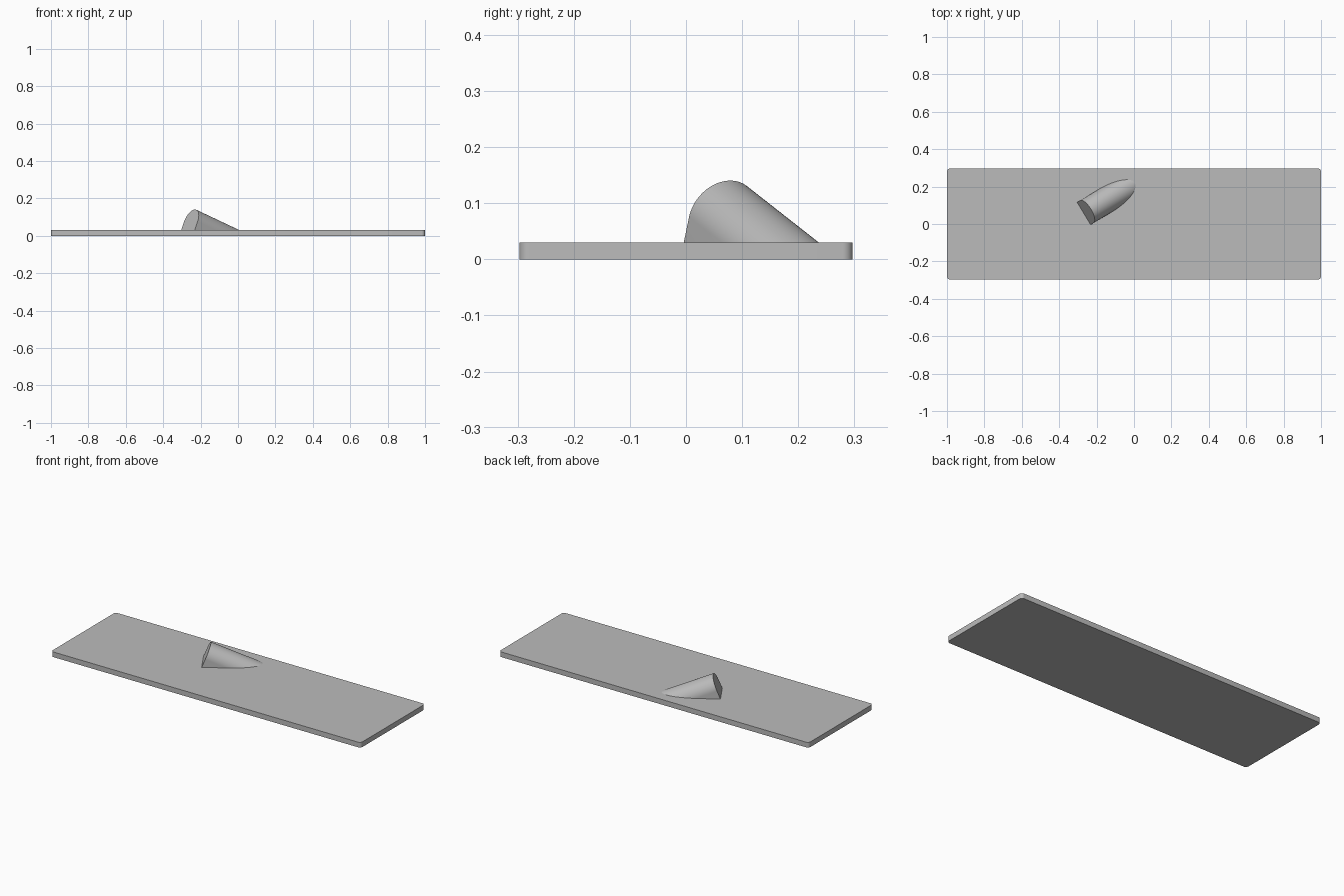
import bpy, bmesh
from math import sin, cos, pi, radians
from mathutils import Matrix, Vector

if "Cube" in bpy.data.objects:
    bpy.data.objects.remove(bpy.data.objects["Cube"])

grey = bpy.data.materials.new("plain grey")
grey.use_nodes = True
grey.diffuse_color = (0.5, 0.5, 0.5, 1)
grey.node_tree.nodes["Principled BSDF"].inputs["Base Color"].default_value = (0.5, 0.5, 0.5, 1)

# Tilted frame of the socket: u across, v up the mouth, axis running down into the plate
THICK = 0.03
tilt, turn = radians(22), radians(31)
axis = Vector((cos(tilt) * cos(turn), cos(tilt) * sin(turn), -sin(tilt)))
up = Vector((sin(tilt) * cos(turn), sin(tilt) * sin(turn), cos(tilt)))
side = up.cross(axis)
frame = Matrix((side, up, axis)).transposed().to_4x4()
frame.translation = (-0.268, 0.056, THICK)
CENTRE = 0.049


def make_object(name, bm):
    bmesh.ops.recalc_face_normals(bm, faces=bm.faces[:])
    mesh = bpy.data.meshes.new(name)
    bm.to_mesh(mesh)
    bm.free()
    mesh.materials.append(grey)
    obj = bpy.data.objects.new(name, mesh)
    bpy.context.collection.objects.link(obj)
    return obj


def arc(radius, start, end, steps=40):
    return [(radius * cos(start + (end - start) * i / steps),
             CENTRE + radius * sin(start + (end - start) * i / steps)) for i in range(steps + 1)]


def prism(profile, near, far):
    """Extrude a (u, v) profile along the socket axis."""
    bm = bmesh.new()
    face = bm.faces.new([bm.verts.new((u, v, near)) for u, v in profile])
    new = bmesh.ops.extrude_face_region(bm, geom=[face])["geom"]
    bmesh.ops.translate(bm, vec=(0, 0, far - near),
                        verts=[g for g in new if isinstance(g, bmesh.types.BMVert)])
    bm.transform(frame)
    return bm


def slot(radius):
    """Round-bottomed channel that is open at the top."""
    return arc(radius, pi, 2 * pi) + [(radius, 0.25), (-radius, 0.25)]


# Base plate with rounded corners
bm = bmesh.new()
bmesh.ops.create_cube(bm, size=1, matrix=Matrix.Translation((0, 0, THICK / 2))
                      @ Matrix.Diagonal((2, 0.594, THICK, 1)))
uprights = [e for e in bm.edges if abs(e.verts[0].co.z - e.verts[1].co.z) > 0.01]
bmesh.ops.bevel(bm, geom=uprights, offset=0.018, segments=8, profile=0.5, affect='EDGES')
plate = make_object("base_plate", bm)

# Angled socket: round-topped prism trimmed off just inside the plate
R = 0.07
bm = prism(arc(R, 0, pi) + [(-R, -0.08), (R, -0.08)], 0, 0.45)
cut = bmesh.ops.bisect_plane(bm, geom=bm.verts[:] + bm.edges[:] + bm.faces[:], dist=1e-6,
                             plane_co=(0, 0, 0.012), plane_no=(0, 0, 1), clear_inner=True)
bmesh.ops.edgeloop_fill(bm, edges=[g for g in cut["geom_cut"] if isinstance(g, bmesh.types.BMEdge)])
socket = make_object("angled_socket", bm)

# Mouth opening, wider pocket behind the rim, and the bore through the plate
cutters = [
    make_object("mouth_cutter", prism(slot(0.042), -0.05, 0.035)),
    make_object("pocket_cutter", prism(slot(0.0535), 0.02, 0.053)),
    make_object("bore_cutter", prism(arc(0.027, 0, 2 * pi)[:-1], 0.03, 0.45)),
]
for obj in (plate, socket):
    for cutter in cutters:
        mod = obj.modifiers.new(cutter.name, 'BOOLEAN')
        mod.operation = 'DIFFERENCE'
        mod.solver = 'EXACT'
        mod.object = cutter

# Keep the cut shapes and discard the cutters
bpy.context.view_layer.update()
graph = bpy.context.evaluated_depsgraph_get()
for obj in (plate, socket):
    mesh = bpy.data.meshes.new_from_object(obj.evaluated_get(graph))
    obj.modifiers.clear()
    obj.data = mesh
for cutter in cutters:
    bpy.data.objects.remove(cutter)

# Smooth the round surfaces, keep the edges sharp
bpy.ops.object.select_all(action='DESELECT')
for obj in (plate, socket):
    obj.select_set(True)
bpy.context.view_layer.objects.active = socket
bpy.ops.object.shade_smooth_by_angle(angle=radians(30))
